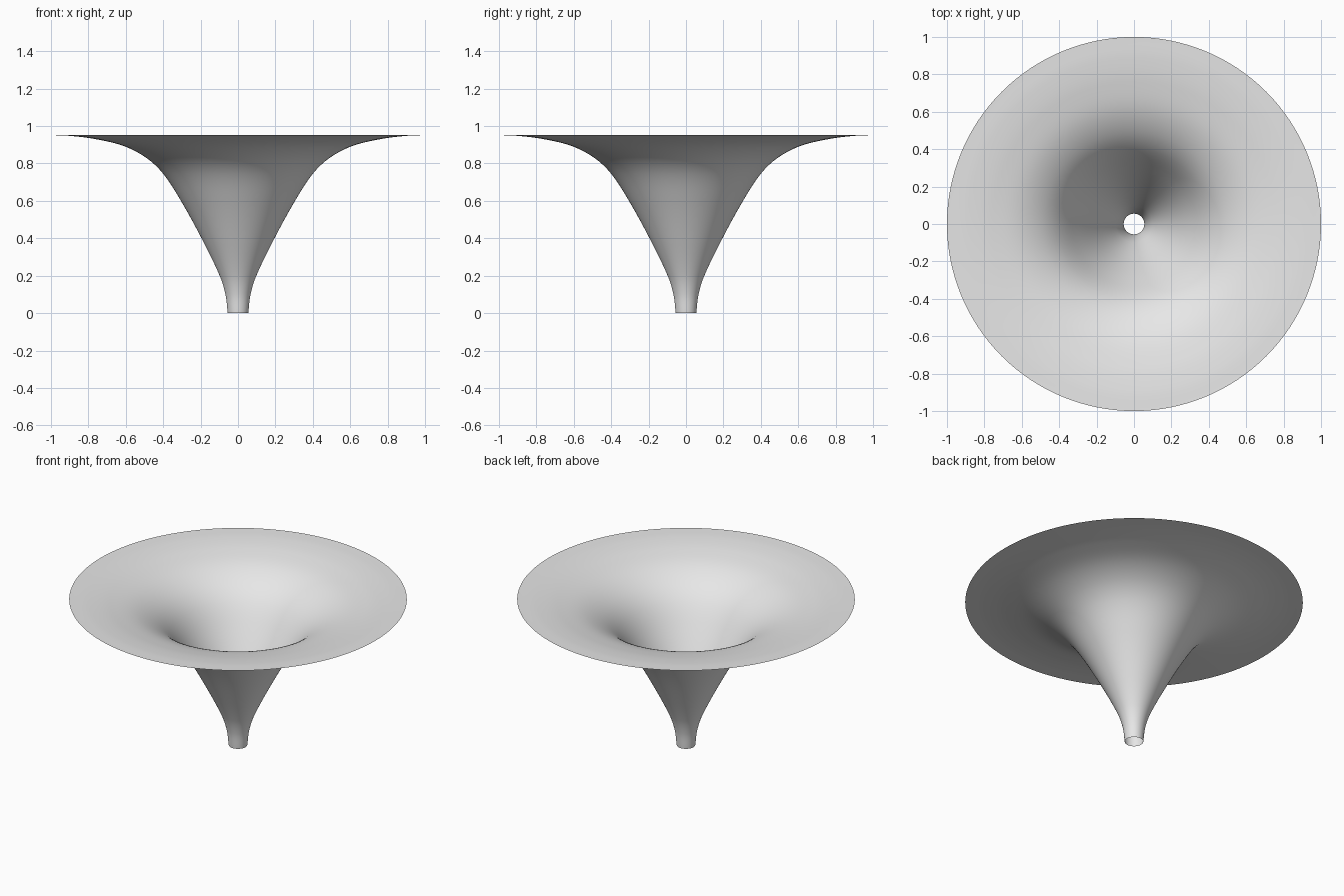
import bpy, bmesh, math
from mathutils import Vector
from mathutils.geometry import interpolate_bezier

cube = bpy.data.objects.get("Cube")
if cube:
    bpy.data.objects.remove(cube, do_unlink=True)

SEGMENTS = 128
STEPS = 8

# Funnel profile as (radius, height), from the spout to the rim
profile = [(0.055, 0), (0.067, 0.1), (0.098, 0.2), (0.195, 0.4), (0.305, 0.6),
           (0.40, 0.745), (0.49, 0.83), (0.61, 0.893), (0.76, 0.93),
           (0.89, 0.947), (1, 0.952)]
keys = [Vector((r, 0, z)) for r, z in profile]


def tangent(i):
    """Direction of the smooth profile at a key point."""
    a, b = keys[max(i - 1, 0)], keys[min(i + 1, len(keys) - 1)]
    return (b - a).normalized()


# Smooth curve through the key points
path = [keys[0]]
for i in range(len(keys) - 1):
    a, b = keys[i], keys[i + 1]
    reach = (b - a).length / 3
    path += interpolate_bezier(a, a + tangent(i) * reach,
                               b - tangent(i + 1) * reach, b, STEPS + 1)[1:]

# Revolve the profile into a thin open shell
bm = bmesh.new()
verts = [bm.verts.new(p) for p in path]
edges = [bm.edges.new(pair) for pair in zip(verts, verts[1:])]
bmesh.ops.spin(bm, geom=verts + edges, cent=(0, 0, 0), axis=(0, 0, 1),
               angle=math.tau, steps=SEGMENTS, use_merge=True)
bmesh.ops.remove_doubles(bm, verts=bm.verts, dist=0.0001)
bm.normal_update()

# Face the shell upward, into the bowl
if sum(f.normal.z for f in bm.faces) < 0:
    bmesh.ops.reverse_faces(bm, faces=bm.faces)
for f in bm.faces:
    f.smooth = True

mesh = bpy.data.meshes.new("funnel")
bm.to_mesh(mesh)
bm.free()
funnel = bpy.data.objects.new("funnel", mesh)
bpy.context.collection.objects.link(funnel)

# Plain grey material
grey = bpy.data.materials.new("light grey")
grey.use_nodes = True
color = (0.8, 0.8, 0.8, 1)
grey.diffuse_color = color
grey.node_tree.nodes["Principled BSDF"].inputs["Base Color"].default_value = color
mesh.materials.append(grey)
